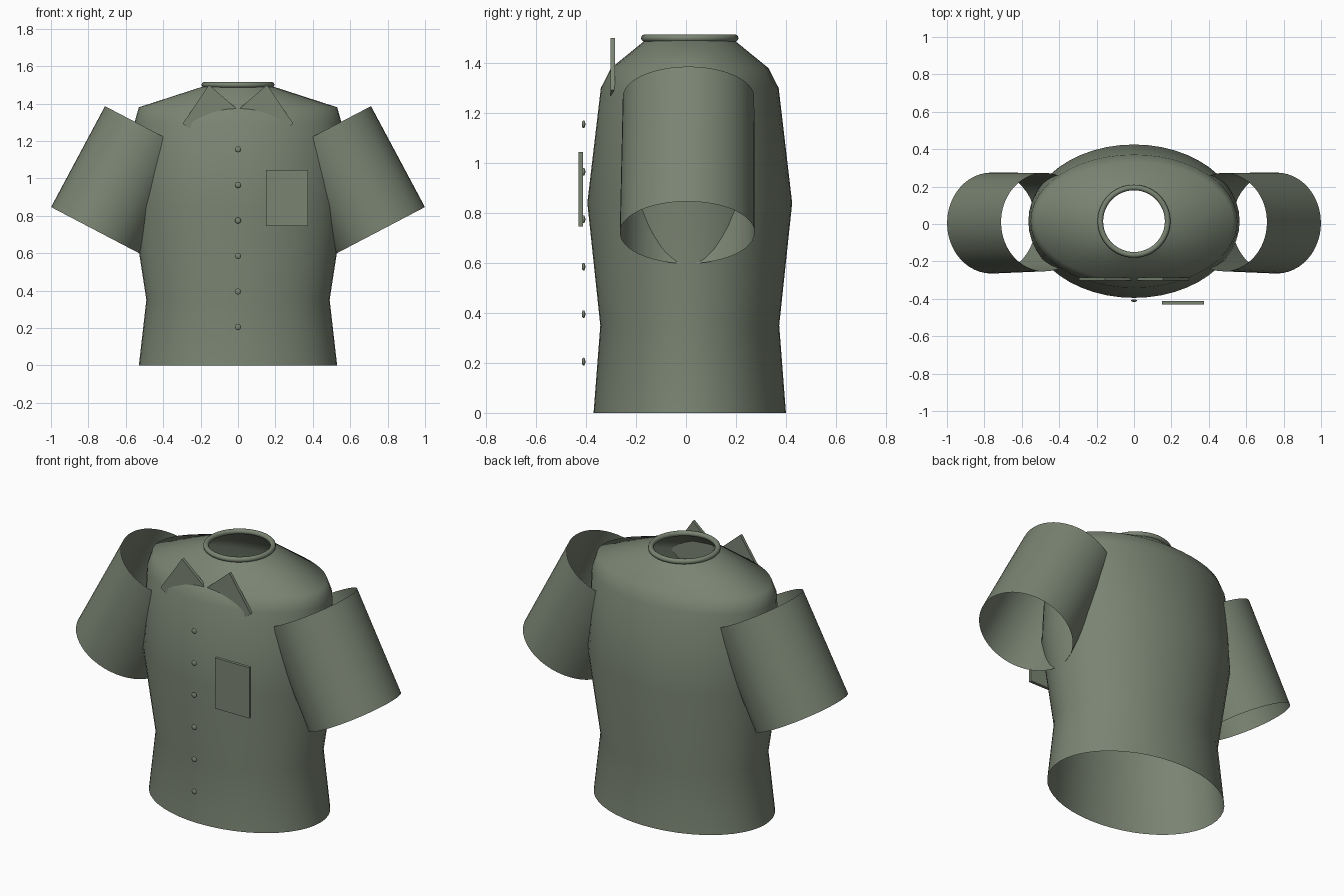
import bpy, bmesh
from math import sin, cos, tau
from mathutils import Vector

cube = bpy.data.objects.get("Cube")
if cube:
    bpy.data.objects.remove(cube, do_unlink=True)

# One cloth colour for the whole garment
cloth = bpy.data.materials.new("olive_grey_cloth")
cloth.use_nodes = True
colour = (0.195, 0.23, 0.17, 1)
cloth.diffuse_color = colour
cloth.node_tree.nodes["Principled BSDF"].inputs["Base Color"].default_value = colour

MID_Y = 0.015


def finish(bm, name, smooth):
    """Turn a bmesh into a named object in the scene."""
    bmesh.ops.recalc_face_normals(bm, faces=bm.faces[:])
    for face in bm.faces:
        face.smooth = smooth
    mesh = bpy.data.meshes.new(name)
    bm.to_mesh(mesh)
    bm.free()
    mesh.materials.append(cloth)
    obj = bpy.data.objects.new(name, mesh)
    bpy.context.collection.objects.link(obj)
    return obj


def open_tube(name, rings, sides=48):
    """Skin elliptical rings (centre, half axis u, half axis v), ends open."""
    bm = bmesh.new()
    loops = []
    for centre, u, v in rings:
        loops.append([bm.verts.new(centre + u * cos(tau * i / sides) + v * sin(tau * i / sides))
                      for i in range(sides)])
    for low, high in zip(loops, loops[1:]):
        for i in range(sides):
            j = (i + 1) % sides
            bm.faces.new((low[i], low[j], high[j], high[i]))
    return finish(bm, name, True)


def plate(name, outline, y_front, thickness):
    """Upright flat panel from an (x, z) outline."""
    bm = bmesh.new()
    face = bm.faces.new([bm.verts.new((x, y_front, z)) for x, z in outline])
    new = bmesh.ops.extrude_face_region(bm, geom=[face])["geom"]
    verts = [g for g in new if isinstance(g, bmesh.types.BMVert)]
    bmesh.ops.translate(bm, verts=verts, vec=(0, thickness, 0))
    return finish(bm, name, False)


# Torso: height, half width, half depth
profile = [(0, 0.53, 0.385), (0.35, 0.49, 0.358), (0.84, 0.565, 0.41),
           (1.30, 0.553, 0.356), (1.38, 0.53, 0.315), (1.49, 0.19, 0.18)]
open_tube("torso", [(Vector((0, MID_Y, z)), Vector((w, 0, 0)), Vector((0, d, 0)))
                    for z, w, d in profile])

# Sleeves: slanted open tubes sunk into the shoulders
for side, sign in (("left", 1), ("right", -1)):
    shoulder = Vector((sign * 0.478, 0.01, 1.264))
    cuff = Vector((sign * 0.762, 0.005, 0.722))
    across = Vector((sign * 0.886, 0, 0.464))
    depth = Vector((0, 1, 0))
    open_tube(side + "_sleeve", [(shoulder, across * 0.263, depth * 0.263),
                                 (cuff, across * 0.268, depth * 0.27)])

    # Collar flaps
    flap = [(0.155, 1.50), (0.295, 1.293), (0.15, 1.18), (0.01, 1.375)]
    plate(side + "_collar_flap", [(sign * x, z) for x, z in flap], -0.303, 0.018)

# Neck band
bpy.ops.mesh.primitive_torus_add(major_radius=0.18, minor_radius=0.015, major_segments=48,
                                 minor_segments=12, location=(0, MID_Y, 1.50))
neck = bpy.context.object
neck.name = "neck_band"
neck.data.materials.append(cloth)
bpy.ops.object.shade_smooth()

# Chest pocket
plate("chest_pocket", [(0.15, 0.745), (0.375, 0.745), (0.375, 1.045), (0.15, 1.045)], -0.43, 0.018)

# Front buttons
for i in range(6):
    bm = bmesh.new()
    bmesh.ops.create_uvsphere(bm, u_segments=16, v_segments=10, radius=0.016)
    bmesh.ops.scale(bm, verts=bm.verts[:], vec=(1, 0.45, 1))
    button = finish(bm, f"button_{i + 1}", True)
    button.location = (0, -0.41, 0.205 + 0.19 * i)
